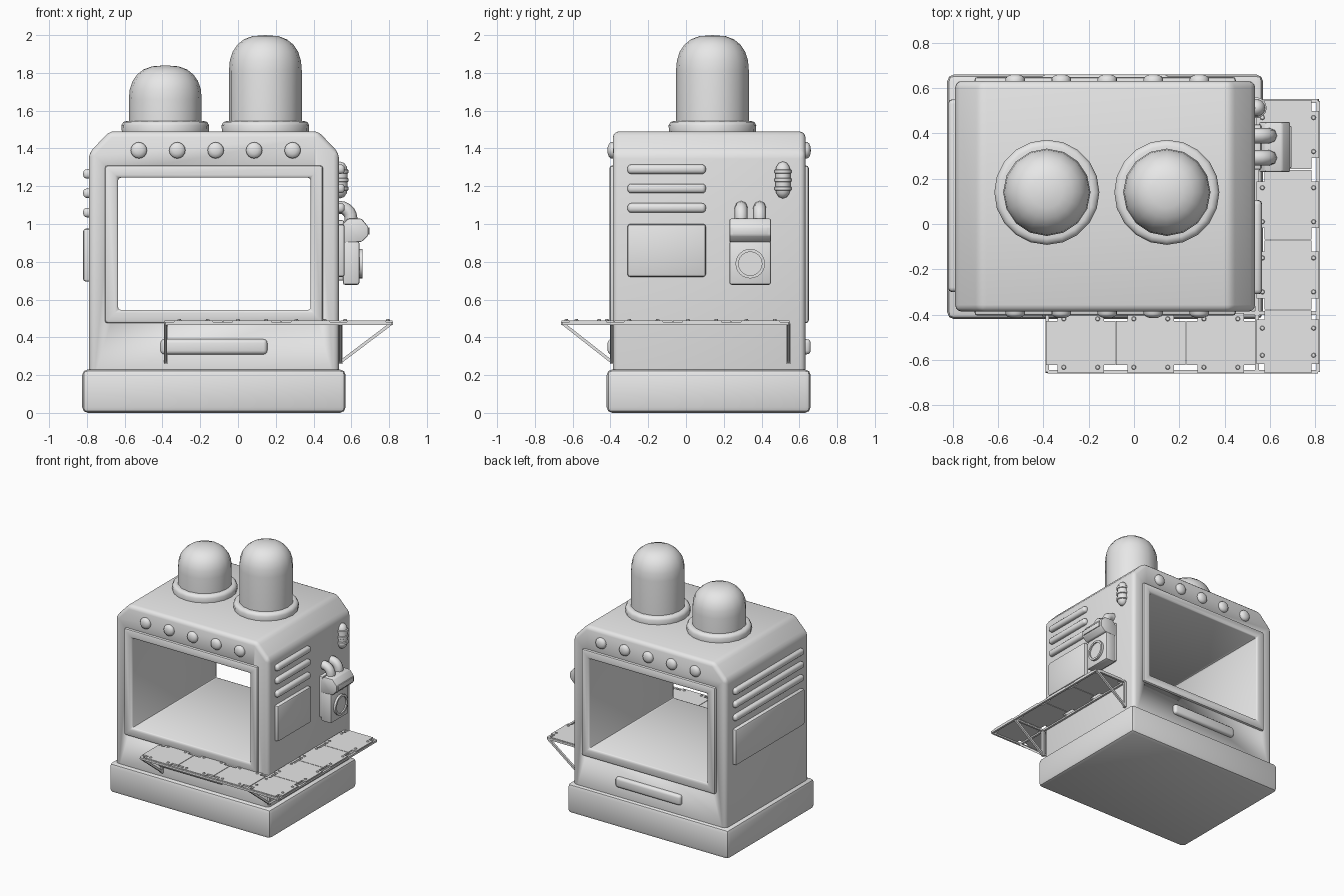
import bpy, bmesh, math
from mathutils import Vector

if "Cube" in bpy.data.objects:
    bpy.data.objects.remove(bpy.data.objects["Cube"])

grey = bpy.data.materials.new("plain_grey")
grey.diffuse_color = (0.8, 0.8, 0.8, 1)
grey.use_nodes = True
grey.node_tree.nodes["Principled BSDF"].inputs["Base Color"].default_value = grey.diffuse_color


def finish(name, bm, bevel=0, segs=2, angle=35):
    """Turn a bmesh into a shaded object, with optional applied bevel."""
    bmesh.ops.recalc_face_normals(bm, faces=bm.faces[:])
    me = bpy.data.meshes.new(name)
    bm.to_mesh(me)
    bm.free()
    me.materials.append(grey)
    ob = bpy.data.objects.new(name, me)
    bpy.context.collection.objects.link(ob)
    bpy.ops.object.select_all(action='DESELECT')
    bpy.context.view_layer.objects.active = ob
    ob.select_set(True)
    if bevel:
        m = ob.modifiers.new("bevel", 'BEVEL')
        m.width, m.segments, m.limit_method = bevel, segs, 'ANGLE'
        bpy.ops.object.modifier_apply(modifier="bevel")
    bpy.ops.object.shade_smooth_by_angle(angle=math.radians(angle))
    return ob


def prism(name, pts, axis, a, b, bevel=0, segs=2):
    """Extrude a 2D outline along 'y' (points are x,z) or 'z' (points are x,y)."""
    bm = bmesh.new()
    put = (lambda p, h: (p[0], h, p[1])) if axis == 'y' else (lambda p, h: (p[0], p[1], h))
    lo = [bm.verts.new(put(p, a)) for p in pts]
    hi = [bm.verts.new(put(p, b)) for p in pts]
    bm.faces.new(lo)
    bm.faces.new(hi)
    for i in range(len(pts)):
        j = (i + 1) % len(pts)
        bm.faces.new((lo[i], lo[j], hi[j], hi[i]))
    return finish(name, bm, bevel, segs)


def box(name, x0, x1, y0, y1, z0, z1, bevel=0, segs=2):
    return prism(name, [(x0, y0), (x1, y0), (x1, y1), (x0, y1)], 'z', z0, z1, bevel, segs)


def lathe(name, profile, sides, loc, rot=(0, 0, 0), angle=40):
    """Revolve (radius, height) points; a zero radius closes to a pole."""
    bm = bmesh.new()
    rings = []
    for r, h in profile:
        n = sides if r > 0 else 1
        rings.append([bm.verts.new((r * math.cos(2 * math.pi * i / sides),
                                    r * math.sin(2 * math.pi * i / sides), h)) for i in range(n)])
    for p, q in zip(rings, rings[1:]):
        for i in range(sides):
            j = (i + 1) % sides
            vs = [p[i % len(p)], p[j % len(p)], q[j % len(q)], q[i % len(q)]]
            bm.faces.new(list(dict.fromkeys(vs)))
    ob = finish(name, bm, angle=angle)
    ob.location, ob.rotation_euler = loc, rot
    return ob


def rod(name, p, q, w=0.008):
    """Square bar between two points."""
    p, q = Vector(p), Vector(q)
    d = q - p
    bm = bmesh.new()
    bmesh.ops.create_cube(bm, size=1)
    bmesh.ops.scale(bm, vec=(2 * w, 2 * w, d.length), verts=bm.verts[:])
    ob = finish(name, bm)
    ob.location = (p + q) / 2
    ob.rotation_euler = d.to_track_quat('Z', 'Y').to_euler()
    return ob


# Plinth and main cabinet with chamfered shoulders
box("plinth", -0.825, 0.57, -0.42, 0.66, 0, 0.23, 0.03, 2)
body = prism("cabinet", [(-0.79, 0.16), (0.535, 0.16), (0.535, 1.375), (0.425, 1.49),
                         (-0.68, 1.49), (-0.79, 1.375)], 'y', -0.387, 0.632, 0.03, 3)

# Window opening through the cabinet
cutter = box("window_cutter", -0.66, 0.41, -1, 1, 0.52, 1.27)
cutter.hide_render = True
m = body.modifiers.new("window", 'BOOLEAN')
m.operation, m.object, m.solver = 'DIFFERENCE', cutter, 'EXACT'
bpy.context.view_layer.objects.active = body
bpy.ops.object.modifier_apply(modifier="window")
bpy.data.objects.remove(cutter)

# Window frame: one raised tunnel lining from front to back
bm = bmesh.new()
loops = []
for y in (-0.405, 0.65):
    for x0, x1, z0, z1 in ((-0.705, 0.45, 0.475, 1.31), (-0.635, 0.385, 0.545, 1.245)):
        loops.append([bm.verts.new((x, y, z)) for x, z in ((x0, z0), (x1, z0), (x1, z1), (x0, z1))])
for a, b in ((0, 1), (1, 3), (3, 2), (2, 0)):
    for i in range(4):
        j = (i + 1) % 4
        bm.faces.new((loops[a][i], loops[a][j], loops[b][j], loops[b][i]))
finish("window_frame", bm, 0.015, 2)

# Round buttons and long bar, on front and back
button = [(0.043, -0.01), (0.043, 0.01), (0.036, 0.02), (0.02, 0.027), (0, 0.029)]
for side, y, s in (("front", -0.387, 1), ("back", 0.632, -1)):
    for i in range(5):
        lathe(side + "_button", button, 16, (-0.525 + 0.2035 * i, y, 1.39),
              (s * math.pi / 2, 0, 0), 60)
    box(side + "_bar", -0.41, 0.155, y - 0.028, y + 0.028, 0.31, 0.39, 0.02, 3)

# Domes on flanges
flange = [(0.23, 0), (0.232, 0.035), (0.222, 0.052), (0.205, 0.057), (0.18, 0.057)]
for x, straight, top in ((-0.385, 1.66, 1.84), (0.145, 1.81, 2.0)):
    h = top - straight
    dome = [(0.193, 1.5)] + [(0.193 * math.cos(t) ** 0.75, straight + h * math.sin(t) ** 0.9)
                             for t in [math.pi / 2 * k / 6 for k in range(6)]] + [(0, top)]
    lathe("dome", dome, 16, (x, 0.14, 0), angle=60)
    lathe("dome_flange", flange, 20, (x, 0.14, 1.488), angle=50)

# Vent slats and panels on both sides
for name, x, y0, y1, dz in (("right", 0.535, -0.31, 0.105, 0), ("left", -0.79, -0.3, 0.55, -0.025)):
    for z in (1.29, 1.188, 1.085):
        box(name + "_slat", x - 0.03, x + 0.03, y0, y1, z + dz - 0.025, z + dz + 0.025, 0.02, 3)
    box(name + "_panel", x - 0.03, x + 0.03, y0, y1, 0.72 + dz, 1.0 + dz, 0.014, 2)

# Ribbed capsule lamp on the right
capsule = [(0, -0.098), (0.022, -0.09), (0.036, -0.07), (0.04, -0.05), (0.04, 0.05),
           (0.036, 0.07), (0.022, 0.09), (0, 0.098)]
lathe("capsule_lamp", capsule, 14, (0.54, 0.513, 1.233), angle=60)
for z in (-0.045, 0, 0.045):
    lathe("capsule_rib", [(0.038, -0.012), (0.046, -0.008), (0.046, 0.008), (0.038, 0.012)],
          14, (0.54, 0.513, 1.233 + z), angle=60)

# Wall device: mount, lower box, hexagonal head, round dial and two elbow pipes
box("device_mount", 0.52, 0.562, 0.24, 0.44, 0.70, 1.02, 0.008)
box("device_box", 0.555, 0.643, 0.23, 0.45, 0.678, 0.91, 0.012)
prism("device_head", [(0.553, 0.90), (0.553, 1.0), (0.58, 1.028), (0.655, 1.028), (0.69, 0.985),
                      (0.69, 0.94), (0.655, 0.905)], 'y', 0.23, 0.45, 0.008)
box("device_head_plate", 0.685, 0.696, 0.248, 0.432, 0.944, 0.982, 0.003)
lathe("device_dial", [(0.078, 0), (0.078, 0.018), (0.062, 0.018), (0.062, 0.008), (0, 0.008)],
      24, (0.642, 0.34, 0.79), (0, math.pi / 2, 0))
for y in (0.292, 0.39):
    cu = bpy.data.curves.new("elbow_pipe", 'CURVE')
    cu.dimensions, cu.bevel_depth, cu.bevel_resolution = '3D', 0.034, 2
    sp = cu.splines.new('POLY')
    path = [(0.515, 1.088)] + [(0.54 + 0.058 * math.sin(t), 1.03 + 0.058 * math.cos(t))
                               for t in [math.pi / 2 * k / 5 for k in range(6)]] + [(0.598, 1.0)]
    sp.points.add(len(path) - 1)
    for pt, (px, pz) in zip(sp.points, path):
        pt.co = (px, y, pz, 1)
    tmp = bpy.data.objects.new("pipe_curve", cu)
    bm = bmesh.new()
    bm.from_mesh(tmp.to_mesh())
    finish("elbow_pipe", bm, angle=50)
    bpy.data.objects.remove(tmp)


def tile(x0, x1, y0, y1, nx, ny, along):
    """Shelf tile with notched corners and four rivets."""
    g = 0.002
    x0, x1, y0, y1 = x0 + g, x1 - g, y0 + g, y1 - g
    pts = [(x0 + nx, y0), (x1 - nx, y0), (x1 - nx, y0 + ny), (x1, y0 + ny),
           (x1, y1 - ny), (x1 - nx, y1 - ny), (x1 - nx, y1), (x0 + nx, y1),
           (x0 + nx, y1 - ny), (x0, y1 - ny), (x0, y0 + ny), (x0 + nx, y0 + ny)]
    prism("shelf_tile", pts, 'z', 0.477, 0.49)
    ix, iy = (0.078, 0.025) if along == 'x' else (0.025, 0.078)
    for x in (x0 + ix, x1 - ix):
        for y in (y0 + iy, y1 - iy):
            lathe("rivet", [(0.011, 0), (0.008, 0.007), (0, 0.009)], 8, (x, y, 0.489))


# Shelf wrapping the front right corner
for i in range(3):
    tile(-0.39 + 0.3095 * i, -0.39 + 0.3095 * (i + 1), -0.66, -0.392, 0.05, 0.035, 'x')
    tile(0.54, 0.82, -0.38 + 0.31 * i, -0.38 + 0.31 * (i + 1), 0.035, 0.05, 'y')
tile(0.54, 0.82, -0.66, -0.38, 0.035, 0.04, 'y')

# Shelf rails under the tile edges
z = 0.474
c = {"outer": (0.813, -0.653, z), "inner": (0.543, -0.393, z), "left_in": (-0.383, -0.393, z),
     "left_out": (-0.383, -0.653, z), "back_in": (0.543, 0.543, z), "back_out": (0.813, 0.543, z)}
for a, b in (("left_out", "outer"), ("outer", "back_out"), ("left_in", "inner"),
             ("inner", "back_in"), ("left_in", "left_out"), ("back_in", "back_out")):
    rod("shelf_rail", c[a], c[b])
rod("shelf_cross_rail", c["inner"], (0.543, -0.653, z))
rod("shelf_cross_rail", c["inner"], (0.813, -0.393, z))

# Triangular brackets: wall post plus diagonal strut
for foot, tips in (((-0.383, -0.393), [c["left_out"]]), ((0.543, 0.543), [c["back_out"]]),
                   ((0.543, -0.393), [(0.543, -0.653, z), (0.813, -0.393, z)])):
    rod("bracket_post", (*foot, 0.26), (*foot, z), 0.01)
    for t in tips:
        rod("bracket_strut", (*foot, 0.27), t)
